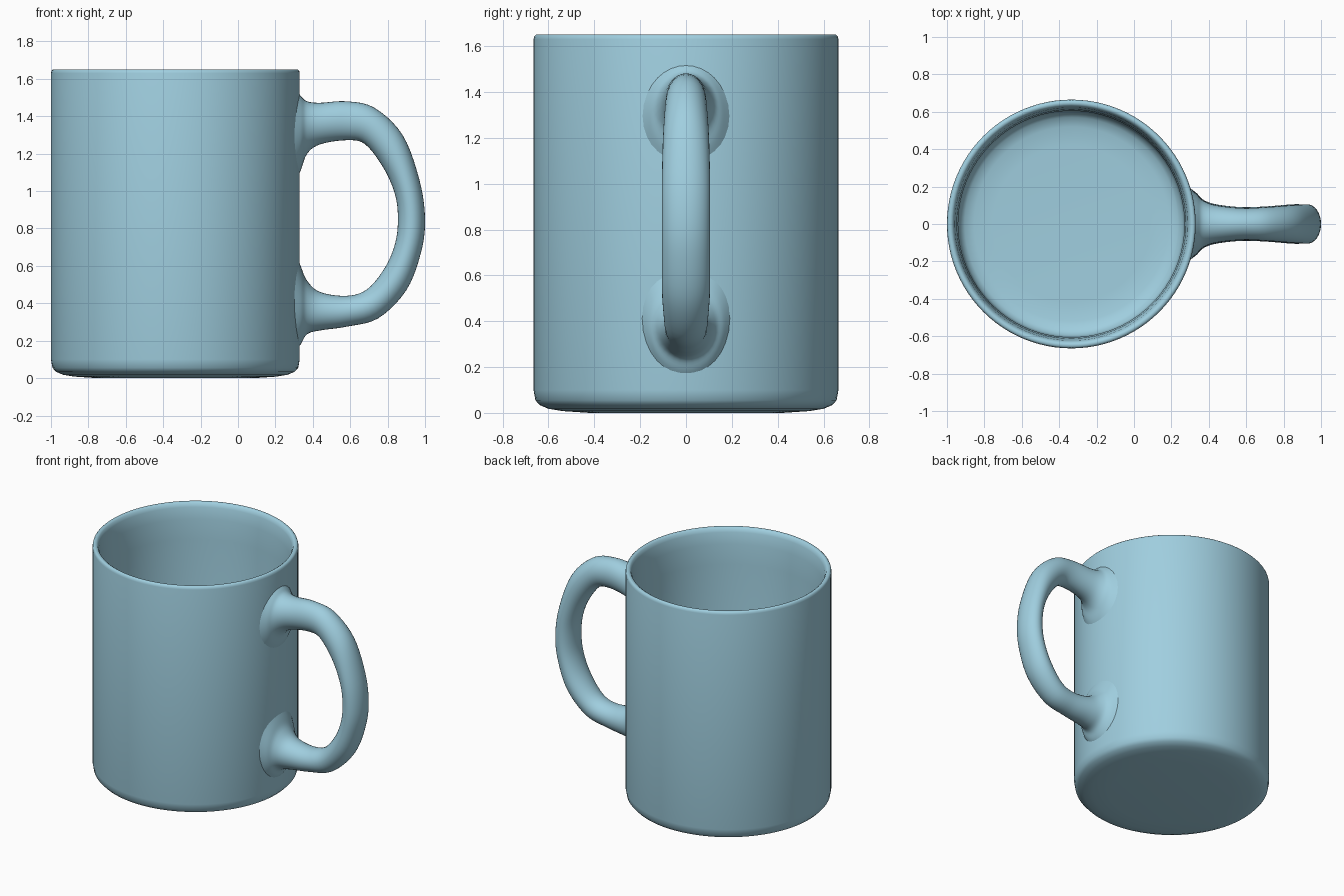
import bpy, bmesh, math
from mathutils import Vector

if "Cube" in bpy.data.objects:
    bpy.data.objects.remove(bpy.data.objects["Cube"])


def make_object(name, rings, closed_ends):
    """Skin a list of closed point rings into a smooth mesh."""
    bm = bmesh.new()
    loops = [[bm.verts.new(p) for p in ring] for ring in rings]
    n = len(loops[0])
    for a, b in zip(loops, loops[1:]):
        for i in range(n):
            j = (i + 1) % n
            bm.faces.new((a[i], a[j], b[j], b[i]))
    if closed_ends:
        bm.faces.new(loops[0])
        bm.faces.new(loops[-1])
    bmesh.ops.recalc_face_normals(bm, faces=bm.faces)
    mesh = bpy.data.meshes.new(name)
    bm.to_mesh(mesh)
    bm.free()
    obj = bpy.data.objects.new(name, mesh)
    bpy.context.collection.objects.link(obj)
    mat = bpy.data.materials.get("glaze") or bpy.data.materials.new("glaze")
    mat.diffuse_color = (0.35, 0.62, 0.74, 1)
    mat.use_nodes = True
    mat.node_tree.nodes["Principled BSDF"].inputs["Base Color"].default_value = mat.diffuse_color
    mesh.materials.append(mat)
    bpy.ops.object.select_all(action='DESELECT')
    obj.select_set(True)
    bpy.context.view_layer.objects.active = obj
    bpy.ops.object.shade_smooth_by_angle(angle=math.radians(50))
    return obj


def spline(points, steps):
    """Catmull-Rom through points of any dimension."""
    pts = [Vector(p) for p in points]
    pts = [2 * pts[0] - pts[1]] + pts + [2 * pts[-1] - pts[-2]]
    out = []
    for a, b, c, d in zip(pts, pts[1:], pts[2:], pts[3:]):
        for k in range(steps):
            t = k / steps
            out.append(0.5 * (2 * b + (c - a) * t + (2 * a - 5 * b + 4 * c - d) * t ** 2
                              + (3 * b - a - 3 * c + d) * t ** 3))
    return out + [pts[-2]]


# Cup: one lathe profile (radius, height), outside then inside
CX = -0.335
profile = [(0.42, 0.0), (0.54, 0.008), (0.60, 0.018), (0.638, 0.034), (0.657, 0.055),
           (0.665, 0.10), (0.665, 1.63), (0.662, 1.643), (0.655, 1.65), (0.642, 1.65),
           (0.632, 1.643), (0.623, 1.62), (0.612, 1.54), (0.605, 1.40), (0.603, 0.15),
           (0.595, 0.11), (0.57, 0.085), (0.52, 0.07), (0.42, 0.065)]
SEG = 96
make_object("mug_body", [
    [(CX + r * math.cos(2 * math.pi * i / SEG), r * math.sin(2 * math.pi * i / SEG), z)
     for i in range(SEG)] for r, z in profile], True)

# Handle: sections as (outer x, outer z, inner x, inner z, half width)
sections = [(0.29, 1.56, 0.29, 1.02, 0.20), (0.335, 1.51, 0.335, 1.11, 0.16),
            (0.37, 1.48, 0.37, 1.20, 0.125), (0.44, 1.472, 0.44, 1.25, 0.10),
            (0.58, 1.48, 0.58, 1.272, 0.085), (0.73, 1.445, 0.68, 1.25, 0.09),
            (0.88, 1.30, 0.78, 1.12, 0.10), (0.97, 1.06, 0.84, 0.98, 0.105),
            (1.0, 0.85, 0.855, 0.85, 0.105), (0.978, 0.67, 0.84, 0.72, 0.105),
            (0.90, 0.47, 0.785, 0.59, 0.105), (0.75, 0.32, 0.69, 0.475, 0.095),
            (0.58, 0.275, 0.58, 0.44, 0.09), (0.44, 0.255, 0.44, 0.46, 0.105),
            (0.37, 0.235, 0.37, 0.52, 0.13), (0.335, 0.18, 0.335, 0.60, 0.165),
            (0.29, 0.12, 0.29, 0.72, 0.20)]
N = 32
rings = []
for ox, oz, ix, iz, w in spline([Vector(s) for s in sections], 5):
    outer, inner = Vector((ox, 0, oz)), Vector((ix, 0, iz))
    mid, half = (outer + inner) / 2, (outer - inner) / 2
    rings.append([mid + half * math.cos(2 * math.pi * i / N)
                  + Vector((0, w * math.sin(2 * math.pi * i / N), 0)) for i in range(N)])
make_object("handle", rings, True)
